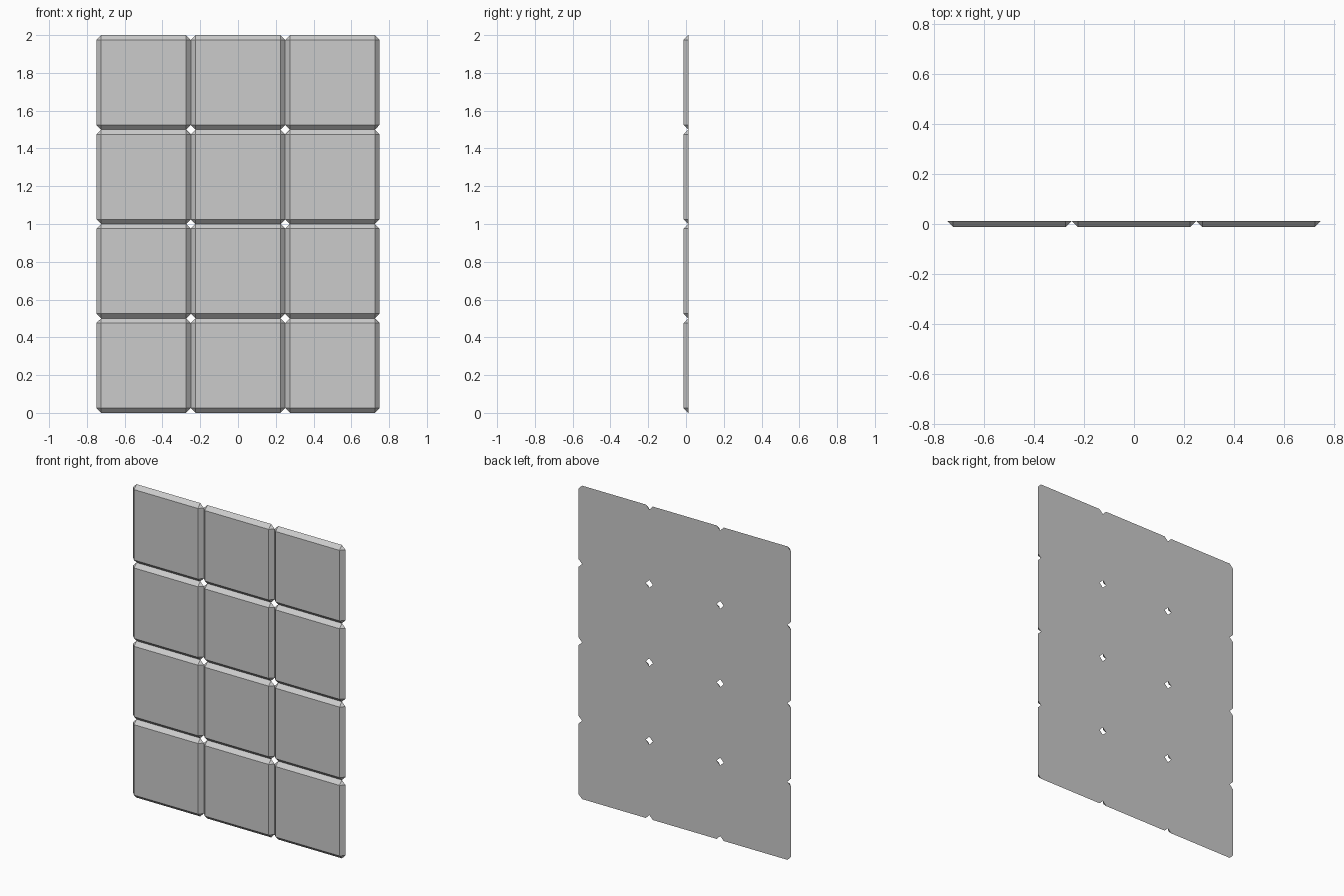
import bpy, bmesh

if "Cube" in bpy.data.objects:
    bpy.data.objects.remove(bpy.data.objects["Cube"])

SIZE = 0.5      # tile pitch
CH = 0.025      # chamfer width and panel depth
COLS, ROWS = 3, 4

# One chamfered tile: square front, corner-cut back
a, b = SIZE / 2, SIZE / 2 - CH
back_outline = [(a, -b), (a, b), (b, a), (-b, a), (-a, b), (-a, -b), (-b, -a), (b, -a)]
x0, z0 = -(COLS - 1) * SIZE / 2, SIZE / 2

bm = bmesh.new()
back = [bm.verts.new((x0 + x, CH / 2, z0 + z)) for x, z in back_outline]
front = [bm.verts.new((x0 + x, -CH / 2, z0 + z)) for x, z in [(b, b), (-b, b), (-b, -b), (b, -b)]]
bm.faces.new(back)
bm.faces.new(front)
for i in range(4):
    # Corner facet, then the sloped side running to the next corner
    p, q, r = back[2 * i + 1], back[(2 * i + 2) % 8], back[(2 * i + 3) % 8]
    bm.faces.new((front[i], p, q))
    bm.faces.new((front[i], q, r, front[(i + 1) % 4]))
bmesh.ops.recalc_face_normals(bm, faces=bm.faces)
mesh = bpy.data.meshes.new("tile_panel")
bm.to_mesh(mesh)
bm.free()
panel = bpy.data.objects.new("tile_panel", mesh)
bpy.context.collection.objects.link(panel)

# Repeat across and up, welding the touching back edges
for name, count, step in (("columns", COLS, (SIZE, 0, 0)), ("rows", ROWS, (0, 0, SIZE))):
    arr = panel.modifiers.new(name, 'ARRAY')
    arr.count = count
    arr.use_relative_offset = False
    arr.use_constant_offset = True
    arr.constant_offset_displace = step
    arr.use_merge_vertices = True
    arr.merge_threshold = 0.001
